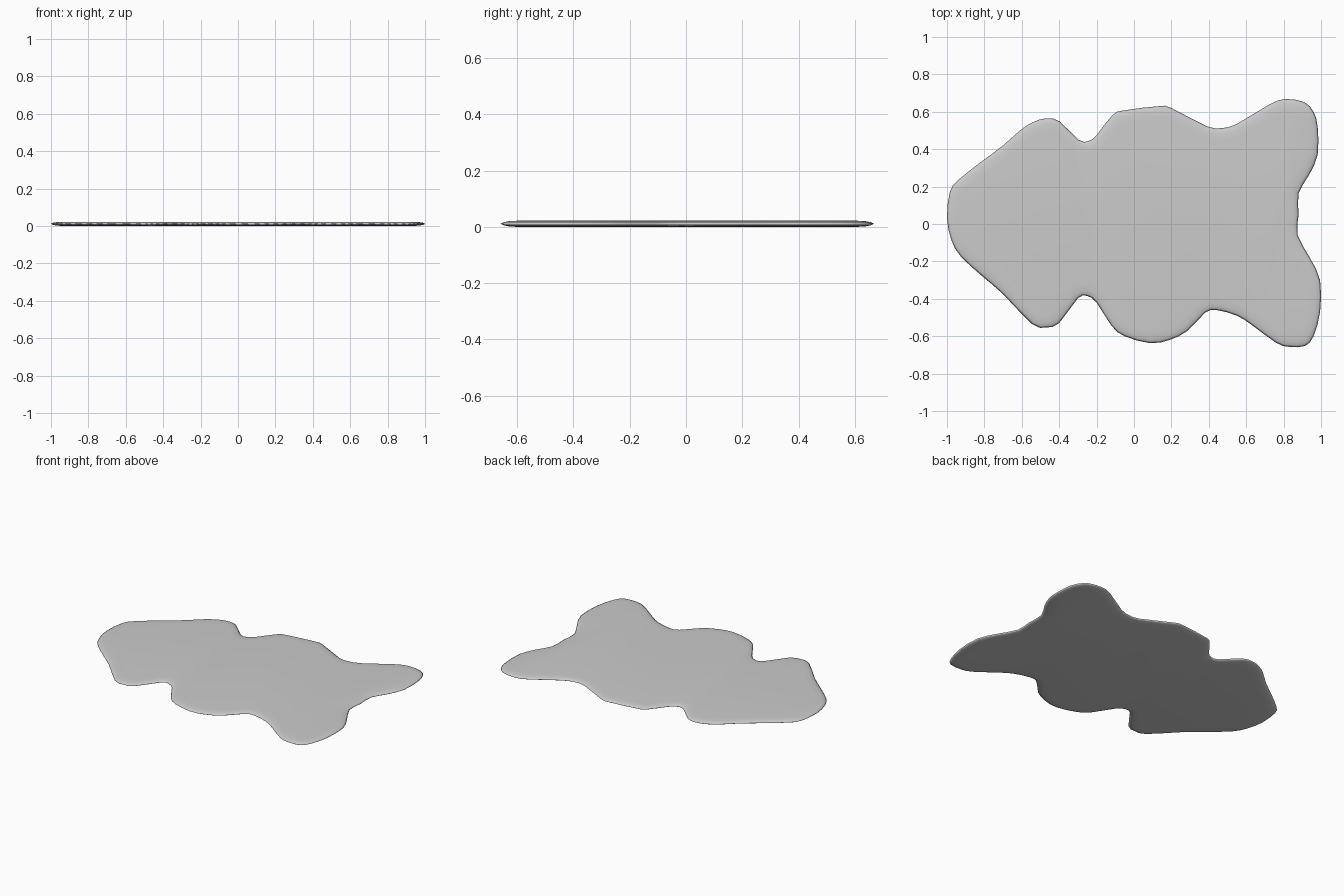
import bpy, bmesh
from mathutils import Vector

if "Cube" in bpy.data.objects:
    bpy.data.objects.remove(bpy.data.objects["Cube"])

# Outline control points, clockwise from the nose
OUTLINE = [
    (-1, .03), (-.985, .17), (-.94, .235), (-.82, .33), (-.70, .42), (-.61, .50),
    (-.54, .545), (-.47, .565), (-.40, .55), (-.295, .45), (-.245, .443), (-.20, .475),
    (-.115, .583), (-.05, .608), (.135, .63), (.20, .62), (.39, .522), (.47, .513),
    (.55, .535), (.725, .64), (.81, .668), (.91, .652), (.96, .60), (.982, .52),
    (.982, .37), (.935, .26), (.88, .165), (.88, .05), (.875, -.06), (.94, -.18),
    (.995, -.30), (.995, -.47), (.96, -.60), (.915, -.652), (.83, -.657), (.76, -.635),
    (.63, -.54), (.55, -.49), (.44, -.46), (.38, -.475), (.285, -.572), (.19, -.62),
    (.085, -.637), (-.05, -.60), (-.12, -.545), (-.20, -.42), (-.25, -.385),
    (-.30, -.397), (-.40, -.53), (-.47, -.553), (-.545, -.535), (-.70, -.375),
    (-.81, -.28), (-.925, -.175), (-.975, -.09)]
# Rim cross-section: (inset, height) from underside to top
RIM = [(.065, 0), (.03, .002), (.01, .006), (0, .0115), (.01, .017), (.03, .0205), (.065, .0225)]


def smooth_loop(pts):
    pts = [Vector(p) for p in pts]
    n, out = len(pts), []
    for i in range(n):
        a, b, c, d = pts[i - 1], pts[i], pts[(i + 1) % n], pts[(i + 2) % n]
        out += [b, (b + c) * 0.5625 - (a + d) * 0.0625]
    return out


def inset_loop(pts, dist):
    n, out = len(pts), []
    for i in range(n):
        t = (pts[(i + 2) % n] - pts[i - 2]).normalized()
        out.append(pts[i] + Vector((t.y, -t.x)) * dist)
    return out


# Flat mat with a rounded rim
loop = smooth_loop(OUTLINE)
bm = bmesh.new()
rings = [[bm.verts.new((p.x, p.y, z)) for p in inset_loop(loop, d)] for d, z in RIM]
n = len(loop)
for lo, hi in zip(rings, rings[1:]):
    for i in range(n):
        j = (i + 1) % n
        bm.faces.new((lo[j], lo[i], hi[i], hi[j]))
bm.faces.new(rings[0])
bm.faces.new(rings[-1][::-1])
bmesh.ops.recalc_face_normals(bm, faces=bm.faces)
for f in bm.faces:
    f.smooth = True
mesh = bpy.data.meshes.new("hide_rug")
bm.to_mesh(mesh)
bm.free()
rug = bpy.data.objects.new("hide_rug", mesh)
bpy.context.collection.objects.link(rug)
